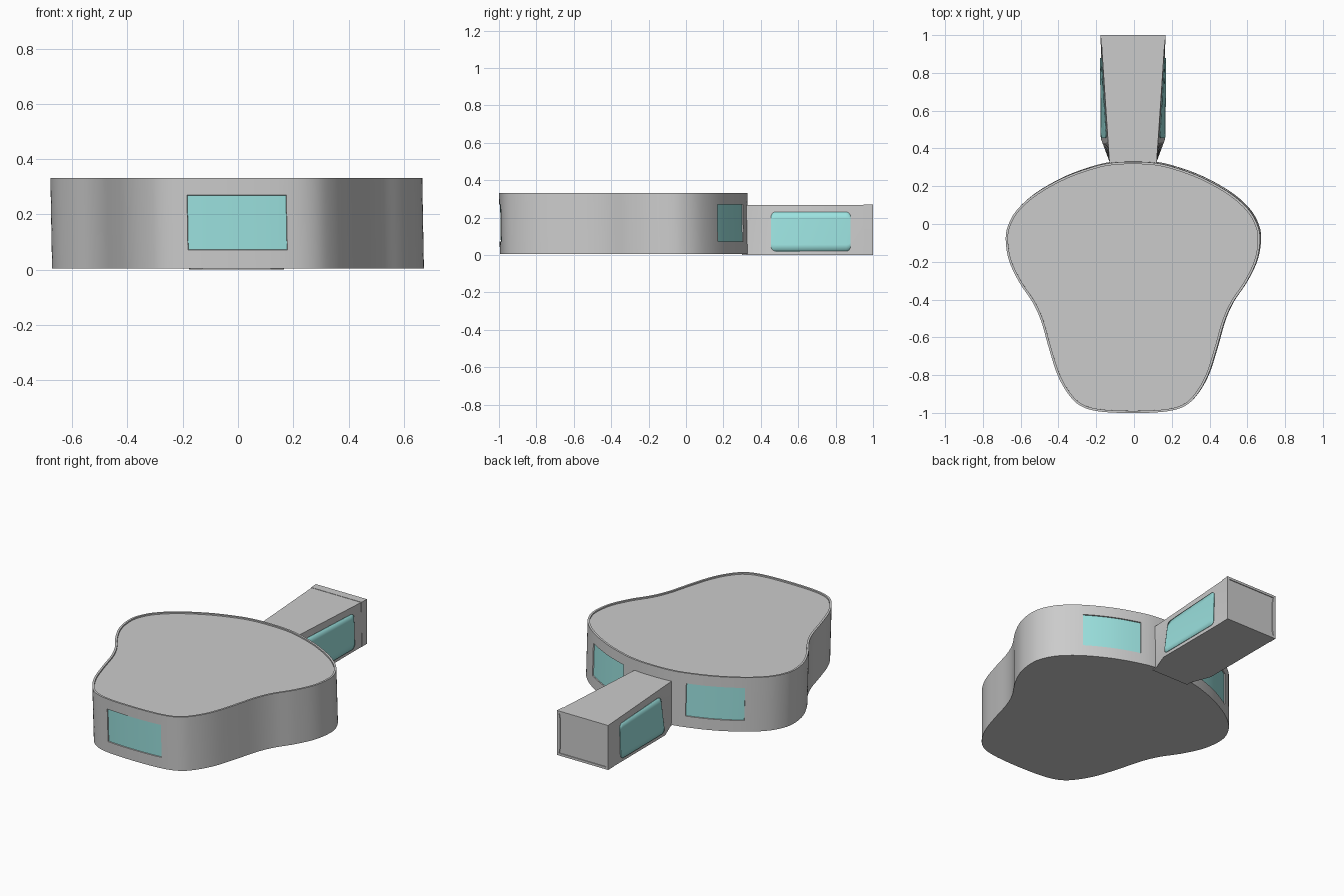
import bpy, bmesh, math
from mathutils import Vector

if "Cube" in bpy.data.objects:
    bpy.data.objects.remove(bpy.data.objects["Cube"])

glass = bpy.data.materials.new("teal_glass")
glass.diffuse_color = (0.33, 0.76, 0.74, 1)
glass.use_nodes = True
glass.node_tree.nodes["Principled BSDF"].inputs["Base Color"].default_value = glass.diffuse_color


def add_object(name, bm, mat=None):
    bmesh.ops.recalc_face_normals(bm, faces=bm.faces)
    mesh = bpy.data.meshes.new(name)
    bm.to_mesh(mesh)
    bm.free()
    ob = bpy.data.objects.new(name, mesh)
    bpy.context.collection.objects.link(ob)
    if mat:
        mesh.materials.append(mat)
    bpy.ops.object.select_all(action='DESELECT')
    ob.select_set(True)
    bpy.context.view_layer.objects.active = ob
    bpy.ops.object.shade_smooth_by_angle(angle=math.radians(30))
    return ob


def smooth_loop(pts, steps=5):
    """Closed Catmull-Rom curve through the points."""
    out, n = [], len(pts)
    for i in range(n):
        a, b, c, d = (Vector(pts[(i + k) % n]) for k in (-1, 0, 1, 2))
        for s in range(steps):
            t = s / steps
            out.append(0.5 * (2 * b + (c - a) * t + (2 * a - 5 * b + 4 * c - d) * t * t
                              + (3 * b - a - 3 * c + d) * t ** 3))
    return out


def loft(bm, rings, cap=True):
    vr = [[bm.verts.new(p) for p in r] for r in rings]
    n = len(vr[0])
    for a, b in zip(vr, vr[1:]):
        for i in range(n):
            bm.faces.new((a[i], a[(i + 1) % n], b[(i + 1) % n], b[i]))
    if cap:
        bm.faces.new(vr[0][::-1])
        bm.faces.new(vr[-1])


# Room outline: right half from back to front, mirrored to the left
half = [(0, .335), (.11, .33), (.21, .309), (.36, .255), (.51, .172), (.61, .085),
        (.66, 0), (.673, -.08), (.655, -.19), (.60, -.305), (.53, -.41), (.485, -.51),
        (.445, -.65), (.40, -.79), (.345, -.89), (.28, -.955), (.18, -.986), (0, -.995)]
outline = smooth_loop(half + [(-x, y) for x, y in half[-2:0:-1]])


def ring(z, inset=0.0):
    lean = 0.006 * z / 0.33
    pts, n = [], len(outline)
    for i, p in enumerate(outline):
        t = (outline[(i + 1) % n] - outline[i - 1]).normalized()
        q = p + Vector((t.y, -t.x)) * inset
        pts.append((q.x - lean, q.y - lean, z))
    return pts


# Room walls with floor, roof and thin raised rim (outline runs clockwise)
bm = bmesh.new()
loft(bm, [ring(.005), ring(.072), ring(.27), ring(.332), ring(.332, .012), ring(.324, .012)])
bmesh.ops.recalc_face_normals(bm, faces=bm.faces)


def is_window(f):
    c = f.calc_center_median()
    if not .1 < c.z < .3 or abs(f.normal.z) > .5:
        return False
    x = abs(c.x + 0.003)
    return (c.y > .15 and .21 < x < .51) or (c.y < -.9 and x < .18)


# Recess the three curved windows and move their panes to a glass object
panes = [f for f in bm.faces if is_window(f)]
bmesh.ops.inset_region(bm, faces=panes, thickness=0.001, depth=-0.006, use_even_offset=True)
pane_bm = bmesh.new()
for f in panes:
    pane_bm.faces.new([pane_bm.verts.new(v.co) for v in f.verts])
bmesh.ops.remove_doubles(pane_bm, verts=pane_bm.verts, dist=1e-5)
bmesh.ops.delete(bm, geom=panes, context='FACES')
add_object("room_shell", bm)
add_object("room_windows", pane_bm, glass)

# Entrance passage: side walls lean in towards the room at the top
H, CX = 0.268, -0.005


def wall_x(y, z):
    top = .125 + .045 * max(0, (y - .33) / .67)
    bottom = .17 if y > .45 else .125 + .045 * max(0, (y - .33) / .12)
    return bottom + (top - bottom) * z / H


def section(y, grow=0.0):
    zs = [H * i / 6 for i in range(7)]
    right = [(CX + wall_x(y, z) + grow, y, z + (grow if z == H else 0)) for z in zs]
    left = [(2 * CX - x, yy, z) for x, yy, z in reversed(right)]
    return right + left


bm = bmesh.new()
loft(bm, [section(y) for y in (.30, .33, .45, .56, .67, .78, .89, .995)])
add_object("passage_shell", bm)

# Collar around the passage end, with a shallow recessed door panel
bm = bmesh.new()
loft(bm, [section(.95, .002), section(1.0, .002)])
bmesh.ops.recalc_face_normals(bm, faces=bm.faces)
end = max(bm.faces, key=lambda f: f.calc_center_median().y)
bmesh.ops.inset_region(bm, faces=[end], thickness=.02)
bmesh.ops.inset_region(bm, faces=[end], thickness=.001, depth=-.004)
add_object("passage_end_frame", bm)

# Rounded side windows following the leaning passage walls
y0, y1, z0, z1, R = .455, .88, .02, .23, .025
offs = [R * (1 - math.cos(math.pi / 2 * i / 5)) for i in range(6)]
cols = ([y0 + o for o in offs] + [y0 + (y1 - y0) * t for t in (.25, .5, .75)]
        + [y1 - o for o in reversed(offs)])
for side, name in ((1, "right"), (-1, "left")):
    bm = bmesh.new()
    grid = []
    for y in cols:
        d = max(0, R - min(y - y0, y1 - y))
        cut = R - math.sqrt(max(0, R * R - d * d))
        zs = [z0 + cut + (z1 - z0 - 2 * cut) * k / 6 for k in range(7)]
        grid.append([bm.verts.new((CX + side * (wall_x(y, z) + .003), y, z)) for z in zs])
    for a, b in zip(grid, grid[1:]):
        for k in range(6):
            bm.faces.new((a[k], b[k], b[k + 1], a[k + 1]))
    ob = add_object(f"passage_window_{name}", bm, glass)
    solid = ob.modifiers.new("thickness", 'SOLIDIFY')
    solid.thickness = 0.004
    solid.offset = 0
